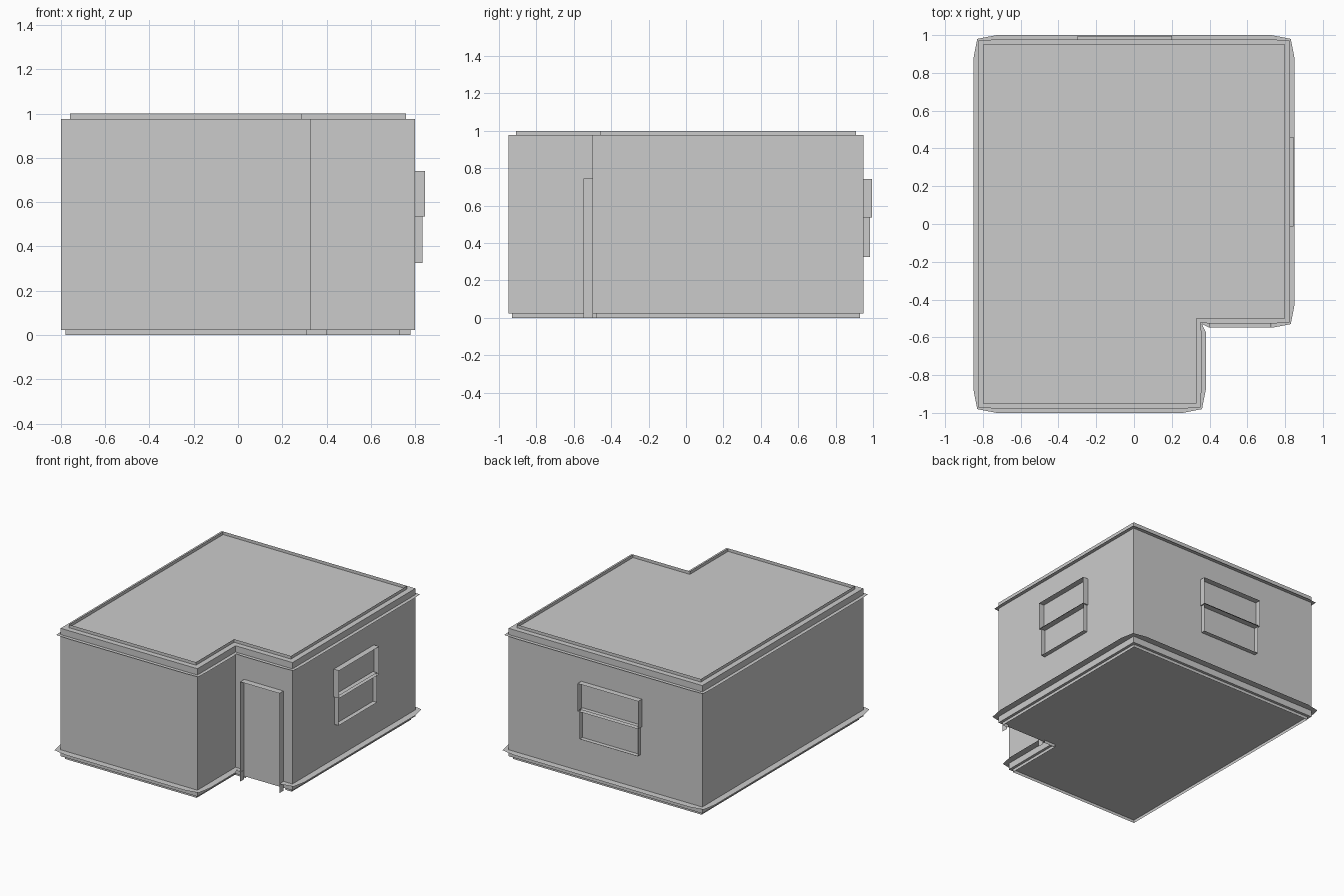
import bpy
import bmesh
from mathutils import Vector

if "Cube" in bpy.data.objects:
    bpy.data.objects.remove(bpy.data.objects["Cube"])

grey = bpy.data.materials.new("plain grey")
grey.diffuse_color = (0.6, 0.6, 0.6, 1)
grey.use_nodes = True
grey.node_tree.nodes["Principled BSDF"].inputs["Base Color"].default_value = grey.diffuse_color

# L-shaped floor plan, counter-clockwise, with outward mitre directions
PLAN = [(-.8, -.95), (.33, -.95), (.33, -.5), (.8, -.5), (.8, .95), (-.8, .95)]
MITRE = [(-1, -1), (1, -1), (1, -1), (1, -1), (1, 1), (-1, 1)]
PLAN = [Vector(p) for p in PLAN]
MITRE = [Vector(m) for m in MITRE]
DOOR_SIDE = 2
END = 0.073  # length of the tapered end of each trim run


def make(name, faces):
    """Build one flat-shaded object from a list of polygons."""
    bm = bmesh.new()
    for f in faces:
        bm.faces.new([bm.verts.new(v) for v in f])
    bmesh.ops.remove_doubles(bm, verts=bm.verts, dist=1e-5)
    me = bpy.data.meshes.new(name)
    bm.to_mesh(me)
    bm.free()
    me.materials.append(grey)
    ob = bpy.data.objects.new(name, me)
    bpy.context.collection.objects.link(ob)
    return ob


def rail(i, corner, mid, z):
    """Four points along wall i: mitred corners, and a run offset by mid."""
    j = (i + 1) % 6
    a, b = PLAN[i], PLAN[j]
    d = (b - a).normalized()
    n = Vector((d.y, -d.x))
    pts = [a + MITRE[i] * corner, a + d * END + n * mid,
           b - d * END + n * mid, b + MITRE[j] * corner]
    return [Vector((p.x, p.y, z)) for p in pts]


def trim(name, profile, door_gap):
    """Sweep a thin sheet profile of (corner offset, run offset, z) round the plan."""
    faces = []
    for i in range(6):
        rails = [rail(i, *p) for p in profile]
        for r, s in zip(rails, rails[1:]):
            for k in range(3):
                if not (door_gap and i == DOOR_SIDE and k == 1):
                    faces.append([r[k], r[k + 1], s[k + 1], s[k]])
    make(name, faces)


def frame(name, origin, along, out, half, z0, z1, depth, top=True, bottom=True):
    """Thin sheets standing out from a wall around an opening."""
    o, u, n = Vector(origin), Vector(along), Vector(out)
    up = Vector((0, 0, 1))
    c = [o - u * half + up * z0, o + u * half + up * z0,
         o + u * half + up * z1, o - u * half + up * z1]
    keep = [bottom, True, top, True]
    faces = []
    for k in range(4):
        if keep[k]:
            a, b = c[k], c[(k + 1) % 4]
            faces.append([a, b, b + n * depth, a + n * depth])
    make(name, faces)


# Walls, floor and ceiling as one closed shell
low = [Vector((p.x, p.y, .022)) for p in PLAN]
high = [Vector((p.x, p.y, .977)) for p in PLAN]
shell = [low[::-1], high]
for i in range(6):
    j = (i + 1) % 6
    shell.append([low[i], low[j], high[j], high[i]])
make("room_shell", shell)

# Skirting and cornice sheets
trim("skirting", [(-.02, -.02, 0), (-.02, -.02, .07), (.03, .05, .07)], True)
trim("cornice", [(-.04, -.04, 1), (-.04, -.04, .93), (.022, .027, .93)], False)

# Door frame in the recessed front wall
frame("door_frame", (.563, -.5, 0), (1, 0, 0), (0, -1, 0), .162, 0, .745, .048,
      bottom=False)

# Two sash windows
for side, origin, along, out, half in (
        ("right", (.8, .224, 0), (0, 1, 0), (1, 0, 0), .237),
        ("back", (-.05, .95, 0), (-1, 0, 0), (0, 1, 0), .25)):
    frame(side + "_window_upper_sash", origin, along, out, half, .535, .742, .044)
    frame(side + "_window_lower_sash", origin, along, out, half - .01, .325, .547, .033)
